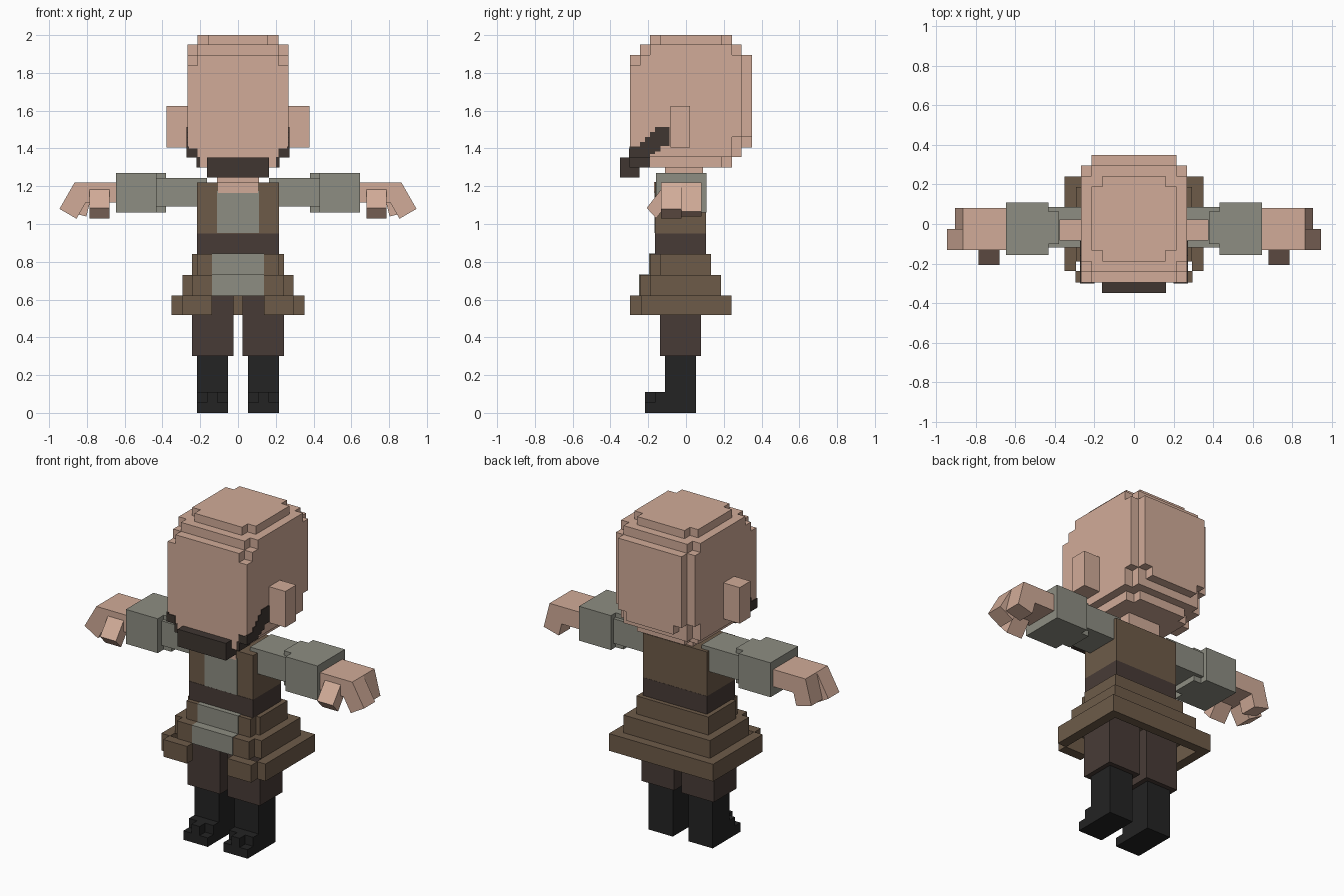
import bpy, bmesh

def mat(name, r, g, b):
    m = bpy.data.materials.new(name)
    m.diffuse_color = (r, g, b, 1)
    return m

SKIN = mat("skin", .64, .41, .315)
GRAY = mat("grey cloth", .27, .27, .225)
BROWN = mat("brown leather", .155, .105, .066)
DARK = mat("dark brown cloth", .064, .044, .037)
HAIR = mat("dark hair", .05, .037, .031)
BLACK = mat("black boot", .017, .017, .017)

def finish(bm, name, material):
    bmesh.ops.recalc_face_normals(bm, faces=bm.faces)
    me = bpy.data.meshes.new(name)
    bm.to_mesh(me)
    bm.free()
    me.materials.append(material)
    ob = bpy.data.objects.new(name, me)
    bpy.context.collection.objects.link(ob)
    return ob

def boxes(name, material, *specs):
    """Each spec is (x0, x1, y0, y1, z0, z1)."""
    bm = bmesh.new()
    for x0, x1, y0, y1, z0, z1 in specs:
        vs = bmesh.ops.create_cube(bm, size=1)["verts"]
        for v in vs:
            v.co = ((x0 + x1) / 2 + v.co.x * (x1 - x0),
                    (y0 + y1) / 2 + v.co.y * (y1 - y0),
                    (z0 + z1) / 2 + v.co.z * (z1 - z0))
    return finish(bm, name, material)

def sym(h, y0, y1, z0, z1):
    return (-h, h, y0, y1, z0, z1)

def prism(name, material, pts, axis, a, b):
    """Extrude a (u, z) outline along x or y from a to b."""
    bm = bmesh.new()
    place = (lambda u, z, t: (t, u, z)) if axis == "x" else (lambda u, z, t: (u, t, z))
    r0 = [bm.verts.new(place(u, z, a)) for u, z in pts]
    r1 = [bm.verts.new(place(u, z, b)) for u, z in pts]
    bm.faces.new(r0)
    bm.faces.new(r1[::-1])
    n = len(pts)
    for i in range(n):
        bm.faces.new((r0[i], r0[(i + 1) % n], r1[(i + 1) % n], r1[i]))
    return finish(bm, name, material)

def mirror(*obs):
    for ob in obs:
        m = ob.modifiers.new("mirror", "MIRROR")
        m.use_axis[0] = True

# Head: stepped layers, corners cut at the top, back and bottom
boxes("head", SKIN,
      sym(.16, -.19, .243, 1.95, 2), sym(.215, -.135, .19, 1.95, 2),
      sym(.215, -.243, .295, 1.895, 1.95), sym(.268, -.19, .243, 1.895, 1.95),
      sym(.215, -.297, .35, 1.84, 1.895), sym(.268, -.243, .295, 1.84, 1.895),
      sym(.268, -.297, .295, 1.46, 1.84), sym(.215, .295, .35, 1.46, 1.84),
      sym(.268, -.297, .243, 1.355, 1.46), sym(.215, .243, .295, 1.355, 1.46),
      sym(.16, .295, .35, 1.405, 1.46),
      sym(.215, -.297, .19, 1.3, 1.355), sym(.16, .19, .243, 1.3, 1.355))
mirror(boxes("ear", SKIN, (.26, .378, -.083, .022, 1.405, 1.625)))

# Beard: chin block, jaw corners and stepped plates on the cheeks
boxes("chin_beard", HAIR, sym(.163, -.35, -.245, 1.247, 1.352))
mirror(boxes("jaw_beard", HAIR,
             (.214, .273, -.301, -.243, 1.352, 1.40),
             (.26, .273, -.3, -.243, 1.352, 1.41),
             (.2, .219, -.3, -.19, 1.3, 1.355),
             (.26, .273, -.243, -.216, 1.352, 1.435),
             (.26, .273, -.216, -.19, 1.352, 1.46),
             (.26, .273, -.19, -.163, 1.37, 1.487),
             (.26, .273, -.163, -.135, 1.385, 1.513),
             (.26, .273, -.135, -.087, 1.413, 1.513)))

# Neck and torso
boxes("neck", SKIN, sym(.11, -.11, .09, 1.15, 1.31))
boxes("collar_skin", SKIN, sym(.105, -.169, -.1, 1.165, 1.222))
boxes("vest", BROWN, sym(.216, -.163, .105, .95, 1.22))
boxes("shirt_front", GRAY, sym(.11, -.168, -.1, .952, 1.175))
boxes("belt", DARK, sym(.216, -.165, .106, .835, .95))

# Skirt: three widening tiers, the lowest an open ring with two front flaps
boxes("skirt_upper_tier", BROWN, sym(.216, -.19, .132, .73, .84),
      sym(.243, -.135, .132, .73, .84))
boxes("skirt_middle_tier", BROWN, sym(.243, -.243, .186, .62, .73),
      sym(.293, -.19, .186, .62, .73))
boxes("skirt_back_rim", BROWN, sym(.352, .186, .241, .517, .622))
mirror(boxes("skirt_side_rim", BROWN, (.293, .352, -.237, .241, .517, .622),
             (.137, .297, -.297, -.237, .517, .622)))
boxes("shirt_tail", GRAY, sym(.138, -.195, -.05, .73, .843),
      sym(.138, -.248, -.05, .622, .733))

# Sleeves
mirror(boxes("upper_sleeve", GRAY, (.165, .45, -.12, .085, 1.093, 1.243)),
       boxes("lower_sleeve", GRAY, (.432, .647, -.158, .108, 1.06, 1.27),
             (.38, .44, -.1, .062, 1.06, 1.27)))

# Hands: palm, two bent finger blocks and a slanted thumb
mirror(boxes("palm", SKIN, (.64, .865, -.132, .082, 1.115, 1.22)),
       prism("front_finger", SKIN,
             [(.865, 1.22), (.945, 1.08), (.855, 1.028), (.775, 1.168)], "y", -.132, -.025),
       prism("back_finger", SKIN,
             [(.865, 1.22), (.905, 1.066), (.803, 1.04), (.763, 1.194)], "y", -.025, .082),
       prism("thumb", SKIN,
             [(-.13, 1.185), (-.208, 1.085), (-.158, 1.03), (-.08, 1.13)], "x", .68, .787))

# Legs and boots with rounded-off toes
mirror(boxes("trouser_leg", DARK, (.024, .244, -.138, .08, .3, .65)),
       boxes("boot", BLACK, (.053, .217, -.11, .052, 0, .305),
             (.053, .217, -.217, -.11, 0, .055),
             (.053, .217, -.163, -.11, .055, .11),
             (.108, .163, -.217, -.163, .055, .11)))
